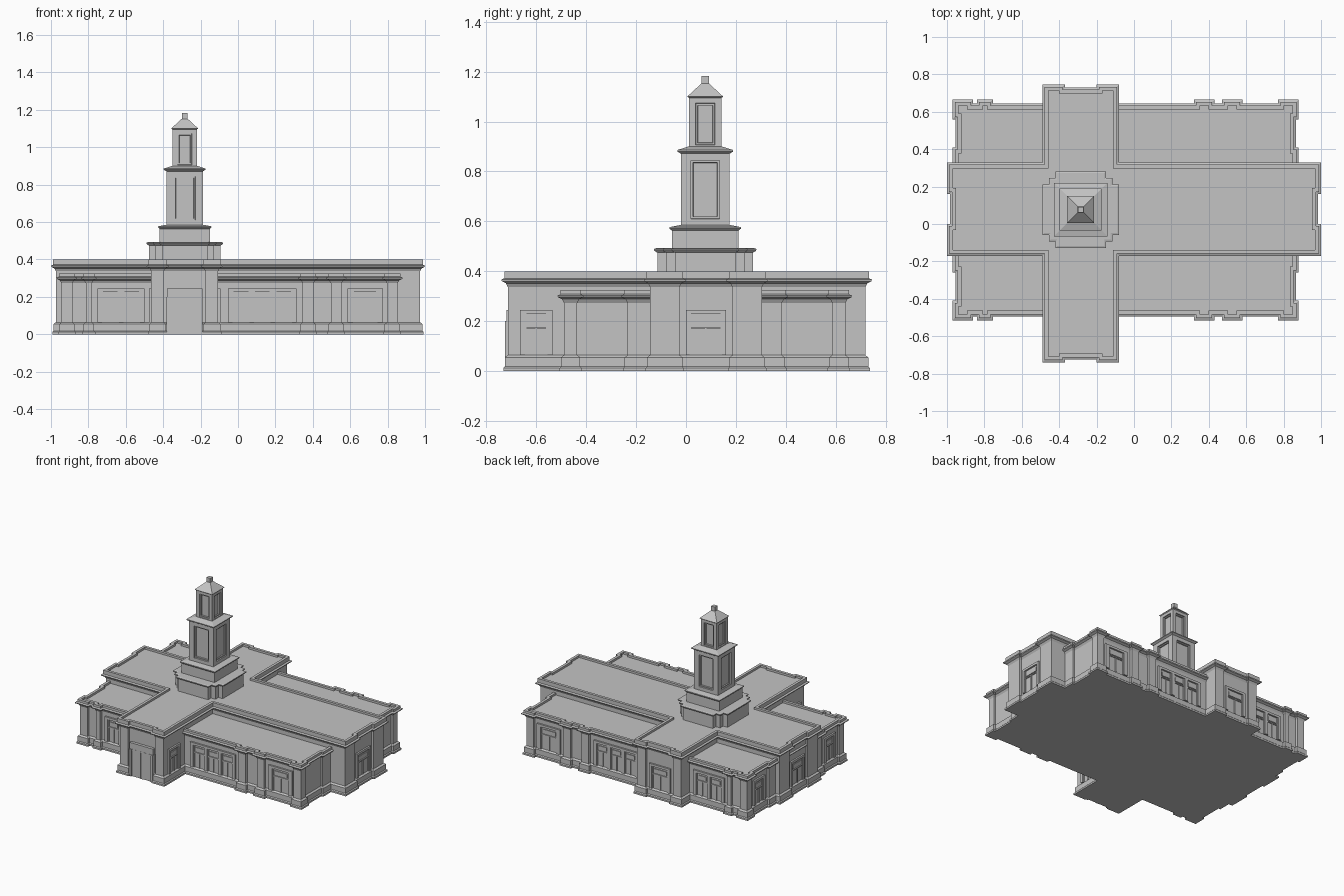
import bpy, bmesh, math
from mathutils import Vector, Matrix

if "Cube" in bpy.data.objects:
    bpy.data.objects.remove(bpy.data.objects["Cube"], do_unlink=True)

stone = bpy.data.materials.new("grey stone")
stone.use_nodes = True
stone.diffuse_color = (0.55, 0.55, 0.55, 1)
stone.node_tree.nodes["Principled BSDF"].inputs["Base Color"].default_value = (0.55, 0.55, 0.55, 1)


def finish(bm, name):
    bmesh.ops.recalc_face_normals(bm, faces=bm.faces)
    mesh = bpy.data.meshes.new(name)
    bm.to_mesh(mesh)
    bm.free()
    mesh.materials.append(stone)
    obj = bpy.data.objects.new(name, mesh)
    bpy.context.collection.objects.link(obj)
    return obj


def outline(edges):
    """Counter-clockwise right-angled outline; each edge is (corner, recess spans, recess depth)."""
    pts = []
    for i, (corner, spans, depth) in enumerate(edges):
        a, b = Vector(corner), Vector(edges[(i + 1) % len(edges)][0])
        d = (b - a).normalized()
        inward = Vector((-d.y, d.x)) * depth
        axis = 0 if abs(d.x) > 0.5 else 1
        pts.append(a)
        for span in sorted((sorted(s, reverse=d[axis] < 0) for s in spans),
                           key=lambda s: s[0] * d[axis]):
            p, q = a.copy(), a.copy()
            p[axis], q[axis] = span
            pts += [p, p + inward, q + inward, q]
    return pts


def loft(name, pts, profile):
    """Carry a plan outline up a (offset, height) profile, closing both ends."""
    bm = bmesh.new()
    n = len(pts)
    normals = []
    for i in range(n):
        d = (pts[(i + 1) % n] - pts[i]).normalized()
        normals.append(Vector((d.y, -d.x)))
    rings = []
    for off, z in profile:
        ring = [pts[i] + (normals[i - 1] + normals[i]) * off for i in range(n)]
        rings.append([bm.verts.new((p.x, p.y, z)) for p in ring])
    for low, high in zip(rings, rings[1:]):
        for i in range(n):
            j = (i + 1) % n
            bm.faces.new((low[i], low[j], high[j], high[i]))
    bm.faces.new(rings[0][::-1])
    bm.faces.new(rings[-1])
    return finish(bm, name)


def bar(bm, u0, u1, z0, z1, depth):
    """Box standing out from a wall at local y = 0, facing -y."""
    m = Matrix.Translation(((u0 + u1) / 2, (0.005 - depth) / 2, (z0 + z1) / 2)) \
        @ Matrix.Diagonal((u1 - u0, depth + 0.005, z1 - z0, 1))
    bmesh.ops.create_cube(bm, size=1, matrix=m)


def place(bm, name, x, y, turn):
    obj = finish(bm, name)
    obj.matrix_world = Matrix.Translation((x, y, 0)) @ Matrix.Rotation(math.radians(turn), 4, 'Z')


def window(name, x, y, turn, count=1, width=0.09, margin=0.024):
    """Framed group of mullioned windows under a common lintel."""
    bm = bmesh.new()
    gap, sill, head, top = 0.024, 0.064, 0.228, 0.245
    half = (count * width + (count - 1) * gap) / 2
    bar(bm, -half - margin, half + margin, head, top, 0.012)
    for s in (-1, 1):
        bar(bm, *sorted((s * half, s * (half + margin))), sill, head, 0.012)
    for i in range(count):
        left = -half + i * (width + gap)
        right = left + width
        mid = (left + right) / 2
        if i:
            bar(bm, left - gap, left, sill, head, 0.012)
        for u in (left, right - 0.006):
            bar(bm, u, u + 0.006, sill, head, 0.006)
        bar(bm, mid - 0.003, mid + 0.003, sill, 0.175, 0.006)
        bar(bm, left, right, 0.168, 0.176, 0.007)
        bar(bm, left + 0.012, right - 0.012, 0.184, 0.212, 0.005)
    place(bm, name, x, y, turn)


# Low corner wings, one stepped plan running beneath the taller cross
long_spans = [(-0.86, -0.84), (-0.755, 0.32), (0.43, 0.47), (0.58, 0.77)]
end_spans = [(-0.41, -0.26), (0.41, 0.56)]
wing_plan = outline([((-0.97, -0.515), long_spans, 0.02), ((0.88, -0.515), end_spans, 0.015),
                     ((0.88, 0.665), long_spans, 0.02), ((-0.97, 0.665), end_spans, 0.015)])
plinth = [(-0.008, 0), (-0.008, 0.012), (-0.014, 0.018), (-0.014, 0.055), (-0.026, 0.064)]


def crowned(eave, top):
    """Plinth, wall, cornice, parapet and sunken roof."""
    return plinth + [(-0.026, eave - 0.03), (-0.018, eave - 0.015), (-0.002, eave - 0.007),
                     (0, eave), (-0.012, eave + 0.005), (-0.012, top), (-0.032, top),
                     (-0.032, top - 0.015)]


loft("corner_wings", wing_plan, crowned(0.303, 0.325))

# Tall cross-shaped hall
arm, end = [(-0.37, -0.2)], [(0, 0.16)]
hall_plan = outline([((-0.49, -0.74), arm, 0.015), ((-0.08, -0.74), [], 0),
                     ((-0.08, -0.17), [], 0), ((1, -0.17), end, 0.015),
                     ((1, 0.33), [], 0), ((-0.08, 0.33), [], 0),
                     ((-0.08, 0.745), arm, 0.015), ((-0.49, 0.745), [], 0),
                     ((-0.49, 0.33), [], 0), ((-1, 0.33), end, 0.015),
                     ((-1, -0.17), [], 0), ((-0.49, -0.17), [], 0)])
loft("cross_hall", hall_plan, crowned(0.367, 0.4))

# Windows on the long walls
for side, y, turn in (("front", -0.469, 0), ("back", 0.619, 180)):
    window(side + "_pair_window", -0.625, y, turn, 2, 0.09)
    window(side + "_triple_window", 0.13, y, turn, 3, 0.09)
    window(side + "_single_window", 0.68, y, turn, 1, 0.13, 0.03)

# Windows on the hall ends, entrance arm and right-hand wing ends
window("back_arm_window", -0.285, 0.704, 180, 1, 0.13, 0.02)
for side, s in (("left", 1), ("right", -1)):
    window(side + "_hall_window", s * 0.959, 0.08, s * 90, 1, 0.13, 0.016)
    window(side + "_entrance_arm_window", -0.285 + s * 0.179, -0.6, s * 90, 1, 0.09, 0.02)
for side, y in (("front", -0.335), ("back", 0.485)):
    window(side + "_wing_end_window", -0.929, y, -90, 1, 0.09, 0.02)

# Entrance doors with jambs and lintel
bm = bmesh.new()
bar(bm, -0.095, 0.095, 0, 0.2, 0.018)
bar(bm, -0.095, 0.095, 0.2, 0.245, 0.021)
for s in (-1, 1):
    bar(bm, *sorted((s * 0.078, s * 0.096)), 0, 0.2, 0.026)
    bar(bm, *sorted((s * 0.004, s * 0.014)), 0, 0.195, 0.021)
bar(bm, -0.078, 0.078, 0.19, 0.2, 0.022)
place(bm, "entrance_doors", -0.285, -0.699, 0)

# Tower
TX, TY = -0.285, 0.077


def square(h):
    return [Vector((TX + x * h, TY + y * h)) for x, y in ((-1, -1), (1, -1), (1, 1), (-1, 1))]


quarter = [Vector(p) for p in ((0.205, 0.135), (0.17, 0.135), (0.17, 0.17),
                               (0.135, 0.17), (0.135, 0.205))]
stepped = []
for k in range(4):
    turn = Matrix.Rotation(k * math.pi / 2, 2)
    stepped += [Vector((TX, TY)) + turn @ p for p in quarter]
loft("tower_base", stepped, [(-0.013, 0.38), (-0.013, 0.475), (-0.004, 0.48), (0, 0.485),
                             (0, 0.49), (-0.01, 0.493)])
loft("tower_step", square(0.143), [(-0.009, 0.48), (-0.009, 0.563), (0, 0.571),
                                   (0, 0.577), (-0.04, 0.585)])


def shaft(name, half, z0, z1, margin):
    """Square shaft with a sunken framed panel on each side."""
    bm = bmesh.new()
    bmesh.ops.create_cube(bm, size=1, matrix=Matrix.Translation((TX, TY, (z0 + z1) / 2))
                          @ Matrix.Diagonal((2 * half, 2 * half, z1 - z0, 1)))
    bm.normal_update()
    sides = [f for f in bm.faces if abs(f.normal.z) < 0.5]
    for thick, depth in ((margin, 0), (0.002, -0.008), (0.01, 0), (0.002, -0.008)):
        bmesh.ops.inset_individual(bm, faces=sides, thickness=thick, depth=depth)
    finish(bm, name)


shaft("tower_lower_shaft", 0.098, 0.57, 0.885, 0.057)
loft("tower_lower_cornice", square(0.112), [(-0.016, 0.87), (0, 0.88), (0, 0.886), (-0.045, 0.9)])
shaft("tower_upper_shaft", 0.065, 0.88, 1.1, 0.037)

# Hipped cap and finial
loft("tower_cap", square(0.072), [(-0.008, 1.094), (0, 1.1), (-0.056, 1.152)])
loft("finial", square(0.015), [(0, 1.145), (0, 1.183)])
